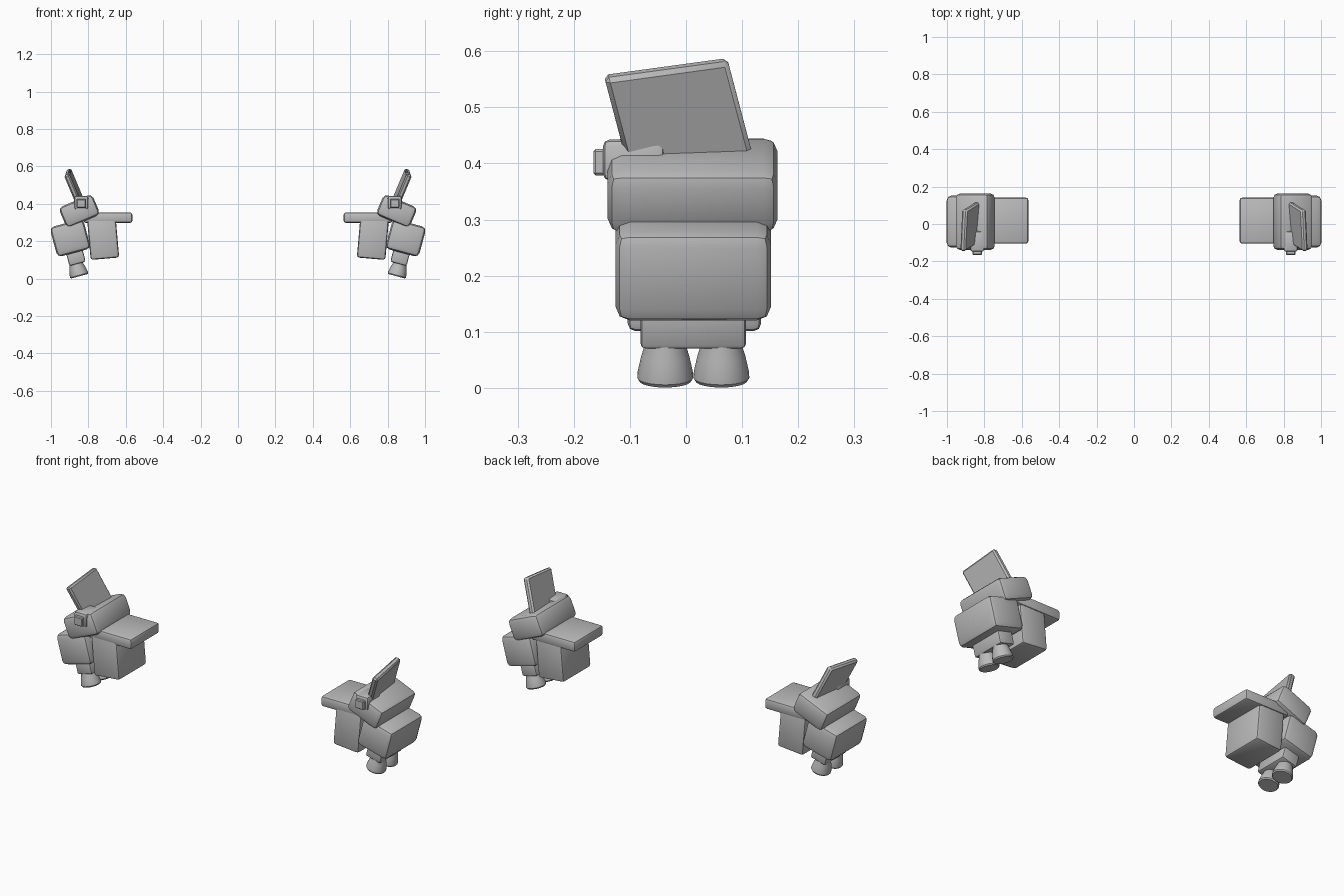
import bpy, bmesh
from math import radians, sin, cos, pi
from mathutils import Matrix, Vector

default = bpy.data.objects.get("Cube")
if default:
    bpy.data.objects.remove(default)

grey = bpy.data.materials.new("grey")
grey.use_nodes = True
COLOUR = (0.5, 0.5, 0.5, 1)
grey.diffuse_color = COLOUR
grey.node_tree.nodes["Principled BSDF"].inputs["Base Color"].default_value = COLOUR


def finish(name, bm):
    """Make a smooth shaded object, mirrored to the other side."""
    bmesh.ops.recalc_face_normals(bm, faces=bm.faces)
    mesh = bpy.data.meshes.new(name)
    bm.to_mesh(mesh)
    bm.free()
    mesh.materials.append(grey)
    obj = bpy.data.objects.new(name, mesh)
    bpy.context.collection.objects.link(obj)
    bpy.ops.object.select_all(action='DESELECT')
    obj.select_set(True)
    bpy.context.view_layer.objects.active = obj
    bpy.ops.object.shade_smooth_by_angle(angle=radians(35))
    mirror = obj.modifiers.new("Mirror", 'MIRROR')
    mirror.use_mirror_merge = False
    return obj


def box(name, size, matrix, bevel, segments=2):
    bm = bmesh.new()
    bmesh.ops.create_cube(bm, size=1, matrix=Matrix.Diagonal((*size, 1)))
    bmesh.ops.bevel(bm, geom=bm.edges[:], offset=bevel, segments=segments,
                    profile=0.5, affect='EDGES')
    bm.transform(matrix)
    return finish(name, bm)


def place(x, y, z, tilt=0):
    return Matrix.Translation((x, y, z)) @ Matrix.Rotation(radians(tilt), 4, 'Y')


# Stacked body blocks, each tipped outward
box("upper_block", (0.194, 0.303, 0.119), place(0.848, 0.012, 0.361, 23), 0.025)
box("lower_block", (0.185, 0.277, 0.165), place(0.897, 0.013, 0.2175, 15), 0.025)
box("neck_block", (0.09, 0.188, 0.08), place(0.868, 0.013, 0.118, 15), 0.009)

# Inner shelf and the tank hanging beneath it
box("inner_shelf", (0.26, 0.245, 0.056), place(0.695, 0.018, 0.326), 0.012)
box("inner_tank", (0.153, 0.238, 0.24), place(0.722, 0.015, 0.226, 5), 0.014)

# Front sensor housing and lens
box("sensor_housing", (0.075, 0.11, 0.073), place(0.838, -0.093, 0.406), 0.012)
box("sensor_lens", (0.05, 0.05, 0.047), place(0.838, -0.14, 0.402), 0.004, 1)

# Leaning fin, slightly sheared backward
along = Vector((-0.01, 0.22, 0.03))
up = Vector((0.08, -0.05, 0.19))
across = along.cross(up).normalized()
fin = Matrix((across, along.normalized(), up.normalized())).transposed().to_4x4()
box("fin", (0.03, along.length, up.length),
    Matrix.Translation((0.872, -0.011, 0.475)) @ fin, 0.008, 1)

# Bell shaped nozzles: (radius, height) profile spun round the tilted axis
profile = [(0.028, 0.11), (0.034, 0.075), (0.043, 0.045), (0.049, 0.018),
           (0.05, 0.006), (0.046, 0)]
SIDES = 24
for label, y in (("front", -0.037), ("back", 0.063)):
    bm = bmesh.new()
    rings = [[bm.verts.new((r * cos(2 * pi * i / SIDES), r * sin(2 * pi * i / SIDES), z))
              for i in range(SIDES)] for r, z in profile]
    for a, b in zip(rings, rings[1:]):
        for i in range(SIDES):
            j = (i + 1) % SIDES
            bm.faces.new((a[i], a[j], b[j], b[i]))
    bm.faces.new(rings[0])
    bm.faces.new(rings[-1])
    bm.transform(place(0.848, y, 0.0125, 15))
    finish(label + "_nozzle", bm)
